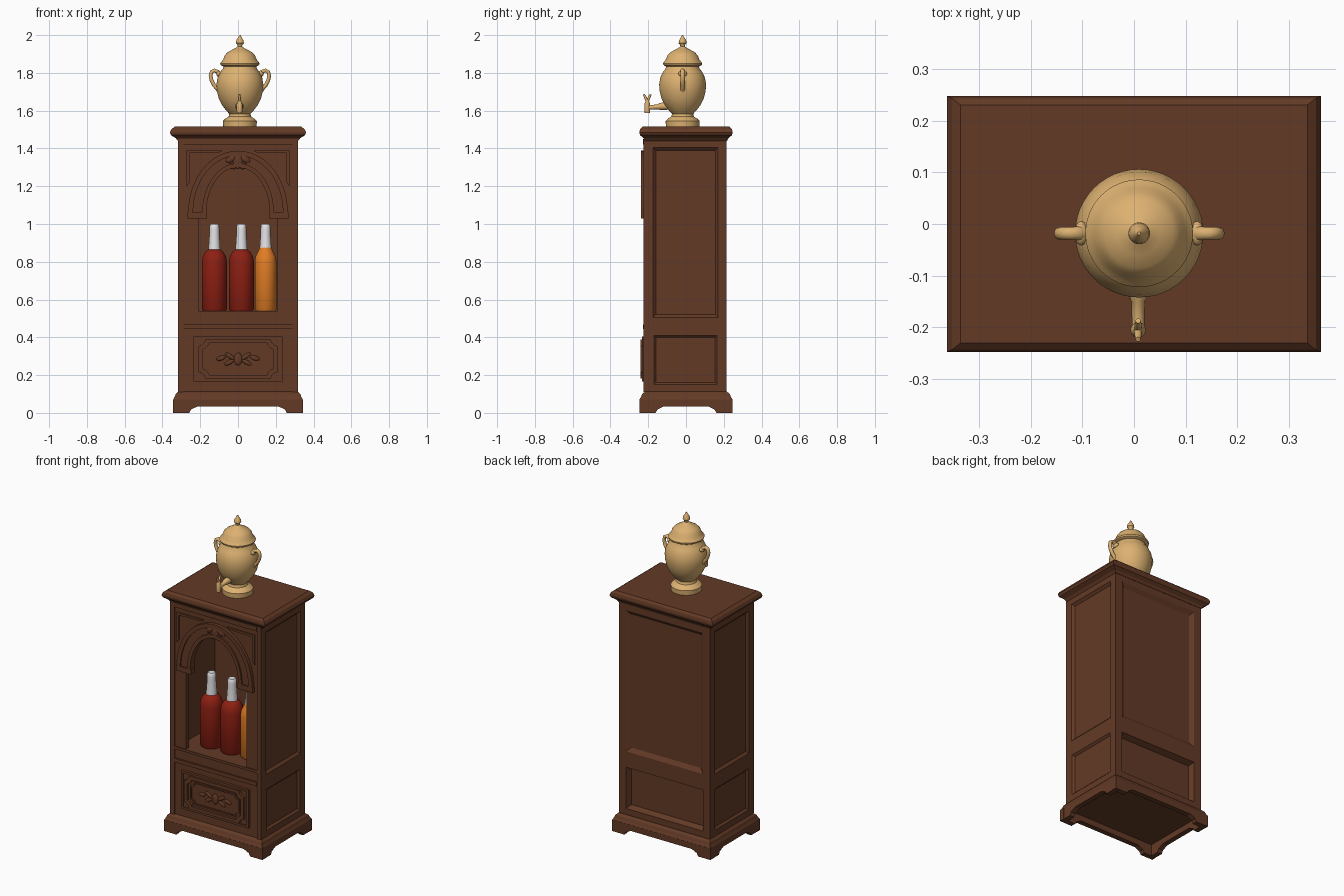
import bpy, bmesh, math
from mathutils import Vector

if "Cube" in bpy.data.objects:
    bpy.data.objects.remove(bpy.data.objects["Cube"])


def material(name, rgb):
    m = bpy.data.materials.new(name)
    m.diffuse_color = (*rgb, 1)
    m.use_nodes = True
    m.node_tree.nodes["Principled BSDF"].inputs["Base Color"].default_value = m.diffuse_color
    return m


WOOD = material("dark_wood", (0.125, 0.042, 0.019))
TAN = material("tan_ceramic", (0.72, 0.44, 0.165))
RED = material("red_glass", (0.27, 0.014, 0.006))
ORANGE = material("orange_glass", (0.75, 0.205, 0.018))
WHITE = material("white_foil", (0.82, 0.82, 0.85))


def finish(name, bm, mat, angle=None):
    bmesh.ops.recalc_face_normals(bm, faces=bm.faces)
    me = bpy.data.meshes.new(name)
    bm.to_mesh(me)
    bm.free()
    me.materials.append(mat)
    if angle:
        for p in me.polygons:
            p.use_smooth = True
        me.set_sharp_from_angle(angle=math.radians(angle))
    ob = bpy.data.objects.new(name, me)
    bpy.context.collection.objects.link(ob)
    return ob


def loft(name, loops, mat=WOOD, start=True, end=True, cyclic=False, angle=None):
    """Skin a row of equal closed loops; cyclic joins last loop to first."""
    bm = bmesh.new()
    rows = [[bm.verts.new(p) for p in lp] for lp in loops]
    n = len(rows[0])
    pairs = list(zip(rows, rows[1:])) + ([(rows[-1], rows[0])] if cyclic else [])
    for a, b in pairs:
        for i in range(n):
            j = (i + 1) % n
            bm.faces.new((a[i], a[j], b[j], b[i]))
    if not cyclic:
        if start:
            bm.faces.new(rows[0])
        if end:
            bm.faces.new(rows[-1])
    return finish(name, bm, mat, angle)


def rect(u0, u1, v0, v1):
    return [(u0, v0), (u1, v0), (u1, v1), (u0, v1)]


def front(pts, y):
    return [(x, y, z) for x, z in pts]


def side(pts, x):
    return [(x, y, z) for y, z in pts]


def prism(name, pts, d0, d1, plane=front):
    return loft(name, [plane(pts, d0), plane(pts, d1)])


def ring(name, outer, inner, y0, y1):
    return loft(name, [front(outer, y0), front(inner, y0), front(inner, y1), front(outer, y1)], cyclic=True)


def panel(name, u0, u1, v0, v1, margin, bevel, d, recess, plane):
    """Flat frame with a bevelled, sunken field."""
    def r(m):
        return rect(u0 + m, u1 - m, v0 + m, v1 - m)
    return loft(name, [plane(r(0), d), plane(r(margin), d),
                       plane(r(margin + bevel), recess)], start=False)


def slab(name, rows):
    return loft(name, [[(x, y, z) for x, y in rect(-hx, hx, -hy, hy)] for hx, hy, z in rows])


def lathe(name, prof, c, mat, seg=32):
    loops = [[(c[0] + r * math.cos(t), c[1] + r * math.sin(t), z)
              for t in [2 * math.pi * i / seg for i in range(seg)]] for r, z in prof]
    return loft(name, loops, mat, angle=40)


def tube(name, path, radii, axis, mat, flat=1.0):
    """Round rod along a planar path; axis is the plane's normal."""
    P, b = [Vector(p) for p in path], Vector(axis)
    loops = []
    for i, p in enumerate(P):
        t = (P[min(i + 1, len(P) - 1)] - P[max(i - 1, 0)]).normalized()
        n = t.cross(b)
        loops.append([p + radii[i] * (math.cos(a) * n + flat * math.sin(a) * b)
                      for a in [2 * math.pi * k / 12 for k in range(12)]])
    return loft(name, loops, mat, angle=50)


def blob(name, loc, scale, mat=WOOD, tilt=0):
    bm = bmesh.new()
    bmesh.ops.create_icosphere(bm, subdivisions=2, radius=1)
    ob = finish(name, bm, mat, 60)
    ob.location, ob.scale, ob.rotation_euler = loc, scale, (0, tilt, 0)
    return ob


# --- base: bracket feet with hollow underside, plus plinth moulding
def skirt(h):
    half = [(h, 0), (h - 0.085, 0), (h - 0.095, 0.018), (h - 0.13, 0.035)]
    return half + [(-u, v) for u, v in reversed(half)] + [(-h, 0.072), (h, 0.072)]


for s, tag in ((-1, "front"), (1, "back")):
    prism("base_skirt_" + tag, skirt(0.343), s * 0.247, s * 0.215)
for s, tag in ((-1, "left"), (1, "right")):
    prism("base_skirt_" + tag, skirt(0.246), s * 0.342, s * 0.31, side)
slab("plinth_moulding", [(0.342, 0.246, 0.072), (0.335, 0.238, 0.085),
                         (0.33, 0.232, 0.1), (0.318, 0.217, 0.112)])

# --- crown top
slab("cabinet_top", [(0.318, 0.217, 1.44), (0.33, 0.225, 1.455), (0.355, 0.243, 1.47),
                     (0.361, 0.247, 1.485), (0.352, 0.243, 1.503), (0.335, 0.23, 1.515)])

# --- sides and back with sunken panels
for s, tag in ((-1, "left"), (1, "right")):
    panel("side_upper_" + tag, -0.22, 0.215, 0.46, 1.45, 0.045, 0.015, s * 0.318, s * 0.304, side)
    panel("side_lower_" + tag, -0.22, 0.215, 0.10, 0.46, 0.05, 0.012, s * 0.318, s * 0.306, side)
panel("back_upper", -0.318, 0.318, 0.46, 1.45, 0.05, 0.025, 0.215, 0.198, front)
panel("back_lower", -0.318, 0.318, 0.10, 0.46, 0.05, 0.015, 0.215, 0.18, front)

# --- front: lower block, arched upper frame
prism("front_lower", rect(-0.318, 0.318, 0.10, 0.54), -0.217, -0.19)


def arch(w, top, z0, power=2.0, n=14):
    """Slightly pointed arch line from right foot to left foot."""
    right = []
    for i in range(n + 1):
        t = math.pi / 2 * i / n
        right.append((w * math.cos(t) ** (2 / power), z0 + (top - z0) * math.sin(t)))
    return right[:-1] + [(0, top)] + [(-x, z) for x, z in reversed(right[:-1])]


opening = [(0.21, 0.54), (0.21, 1.05)] + arch(0.195, 1.33, 1.06) + [(-0.21, 1.05), (-0.21, 0.54)]
prism("front_frame", opening + [(-0.318, 0.54), (-0.318, 1.45), (0.318, 1.45), (0.318, 0.54)],
      -0.217, -0.19)

# niche interior, open at the front
bm = bmesh.new()
bmesh.ops.create_cube(bm, size=1)
for v in bm.verts:
    v.co = (v.co.x * 0.54, -0.02 + v.co.y * 0.35, 0.99 + v.co.z * 0.90)
bmesh.ops.delete(bm, geom=[f for f in bm.faces if f.calc_center_median().y < -0.15], context='FACES')
finish("niche_interior", bm, WOOD)

# corner stiles, rails and moulding strips
for s in (-1, 1):
    prism("corner_stile", rect(s * 0.318, s * 0.288, 0.11, 1.45), -0.224, -0.21)
for z, h, d in ((0.455, 0.012, 0.228), (0.532, 0.008, 0.224), (1.435, 0.014, 0.228)):
    prism("rail_strip", rect(-0.29, 0.29, z - h, z + h), -d, -0.21)

# --- arch moulding: broad band with two raised rims
bands = [(0.168, 1.30, 0.262, 1.385, 0.228), (0.168, 1.30, 0.19, 1.322, 0.237),
         (0.238, 1.362, 0.264, 1.388, 0.237)]
for wi, ti, wo, to, d in bands:
    inner, outer = arch(wi, ti, 1.06), arch(wo, to, 1.06)
    inner = [(wi, 1.04)] + inner + [(-wi, 1.04)]
    outer = [(wo, 1.04)] + outer + [(-wo, 1.04)]
    prism("arch_moulding", outer + inner[::-1], -d, -0.195)

# carved crest and spandrel trim
blob("crest_center", (0, -0.225, 1.335), (0.028, 0.014, 0.045))
for s in (-1, 1):
    blob("crest_leaf", (s * 0.036, -0.225, 1.345), (0.034, 0.012, 0.018), tilt=s * 0.5)
    blob("crest_curl", (s * 0.03, -0.225, 1.305), (0.022, 0.012, 0.014), tilt=-s * 0.5)
    prism("spandrel_trim", [(s * 0.272, 1.20), (s * 0.272, 1.39), (s * 0.08, 1.39), (s * 0.10, 1.378),
                            (s * 0.258, 1.375), (s * 0.258, 1.22)], -0.225, -0.21)
    prism("arch_foot", rect(s * 0.163, s * 0.268, 1.03, 1.062), -0.237, -0.195)


# --- drawer with notched frame and carved centre
def notched(hx, hz, n, c=(0, 0.285)):
    q = [(hx, hz - n), (hx - n * 0.45, hz - n * 0.85), (hx - n * 0.85, hz - n * 0.45), (hx - n, hz)]
    pts = q + [(-x, z) for x, z in reversed(q)]
    pts += [(-x, -z) for x, z in q] + [(x, -z) for x, z in reversed(q)]
    return [(x + c[0], z + c[1]) for x, z in pts]


r0, r1 = rect(-0.235, 0.235, 0.165, 0.405), rect(-0.222, 0.222, 0.178, 0.392)
prism("drawer_front", r0, -0.226, -0.21)
ring("drawer_edge", r0, r1, -0.233, -0.21)
ring("drawer_moulding", notched(0.208, 0.104, 0.035), notched(0.186, 0.084, 0.032), -0.241, -0.22)
ring("drawer_inner_bead", notched(0.172, 0.071, 0.028), notched(0.164, 0.063, 0.027), -0.233, -0.22)
blob("carving_center", (0, -0.228, 0.285), (0.022, 0.010, 0.034))
for s in (-1, 1):
    for x, z, a, b, t in ((0.042, 0.30, 0.03, 0.012, -0.6), (0.045, 0.268, 0.03, 0.012, 0.5),
                          (0.09, 0.29, 0.026, 0.013, 0.3)):
        blob("carved_leaf", (s * x, -0.228, z), (a, 0.008, b), tilt=s * t)

# --- bottles on the niche shelf
for x, r, mat, zn, tag in ((-0.125, 0.066, RED, 0.865, "left"), (0.018, 0.066, RED, 0.865, "middle"),
                           (0.146, 0.057, ORANGE, 0.875, "right")):
    c = (x, -0.085)
    lathe("bottle_" + tag, [(r - 0.006, 0.54), (r, 0.548), (r, 0.80), (r * 0.93, 0.828),
                            (r * 0.72, 0.852), (0.031, zn)], c, mat)
    lathe("bottle_neck_" + tag, [(0.032, zn - 0.006), (0.030, 0.89), (0.026, 0.95), (0.026, 0.975),
                                 (0.024, 0.995), (0.020, 1.0)], c, WHITE, 20)

# --- urn with lid
UX, UY = 0.01, -0.018
lathe("urn_body", [(0.088, 1.512), (0.09, 1.545), (0.078, 1.557), (0.06, 1.568), (0.056, 1.583),
                   (0.072, 1.60), (0.095, 1.63), (0.112, 1.665), (0.122, 1.705), (0.124, 1.74),
                   (0.118, 1.775), (0.104, 1.805), (0.09, 1.822), (0.086, 1.838)], (UX, UY), TAN, 48)
lathe("urn_lid", [(0.088, 1.834), (0.102, 1.842), (0.104, 1.851), (0.097, 1.86), (0.088, 1.872),
                  (0.08, 1.893), (0.066, 1.908), (0.042, 1.922), (0.022, 1.932), (0.012, 1.94),
                  (0.013, 1.948), (0.021, 1.957), (0.019, 1.972), (0.01, 1.986), (0.003, 2.0)],
      (UX, UY), TAN, 48)

# handles
for s, tag in ((-1, "left"), (1, "right")):
    pts = [(0.098, 1.785), (0.116, 1.805), (0.136, 1.813), (0.15, 1.805), (0.155, 1.785),
           (0.15, 1.76), (0.137, 1.735), (0.122, 1.718), (0.108, 1.70)]
    tube("urn_handle_" + tag, [(UX + s * x, UY, z) for x, z in pts],
         [0.012, 0.011, 0.010, 0.010, 0.010, 0.010, 0.010, 0.010, 0.012], (0, 1, 0), TAN, 1.2)
    blob("handle_mount_" + tag, (UX + s * 0.112, UY, 1.795), (0.014, 0.024, 0.016), TAN)

# tap: spout, nozzle and forked key
SX = 0.008
tube("tap_spout", [(SX, -0.10, 1.625), (SX, -0.14, 1.622), (SX, -0.15, 1.62), (SX, -0.195, 1.617),
                   (SX, -0.212, 1.617)], [0.022, 0.018, 0.013, 0.012, 0.012], (1, 0, 0), TAN)
tube("tap_nozzle", [(SX, -0.205, 1.588), (SX, -0.205, 1.60), (SX, -0.205, 1.635), (SX, -0.205, 1.655)],
     [0.014, 0.015, 0.015, 0.008], (1, 0, 0), TAN)
for s in (-1, 1):
    tube("tap_key", [(SX, -0.205, 1.648), (SX, -0.205 + s * 0.009, 1.668), (SX, -0.205 + s * 0.018, 1.686)],
         [0.008, 0.007, 0.005], (1, 0, 0), TAN)
